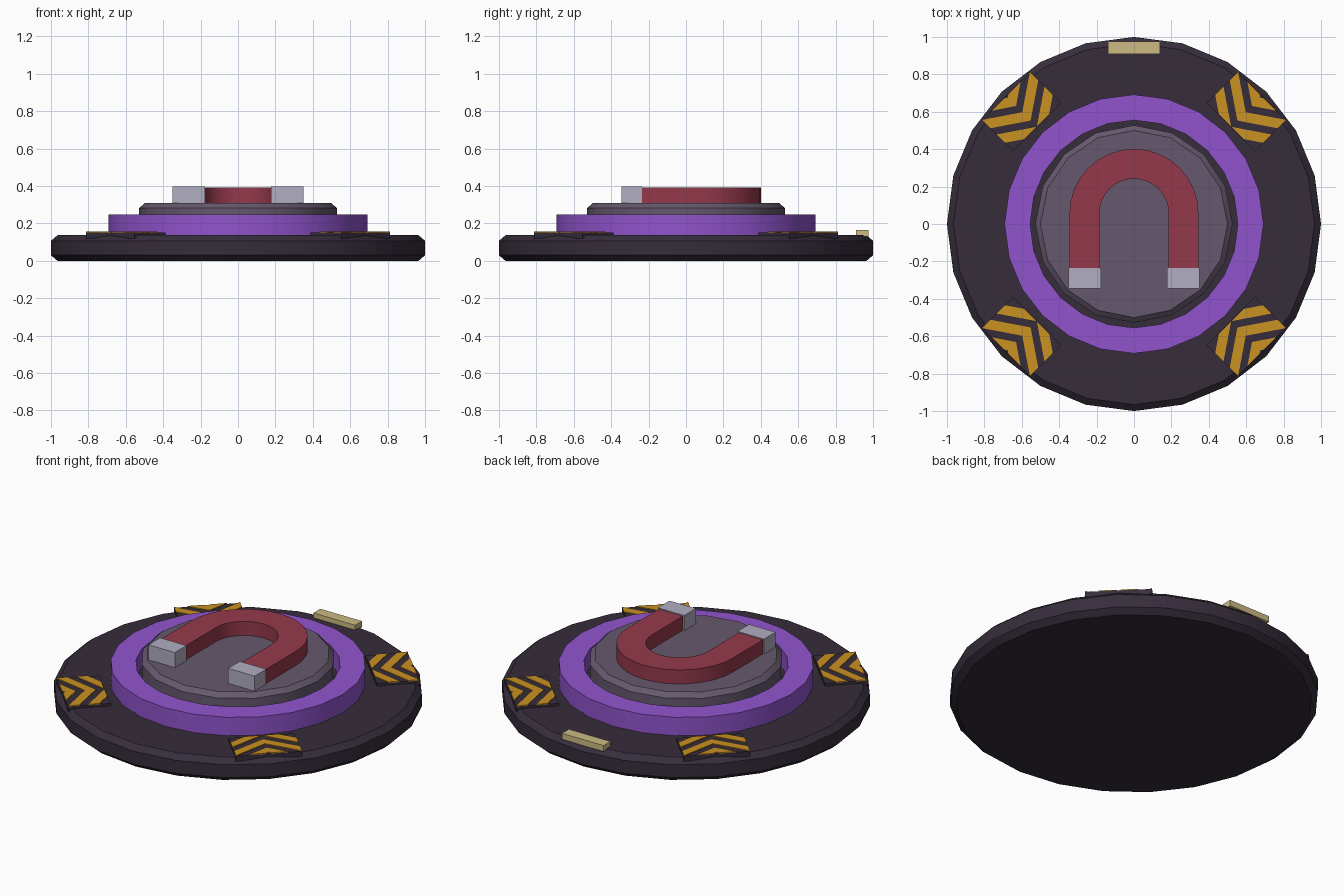
import bpy, bmesh
from math import sin, cos, pi, radians
from mathutils import Matrix

if "Cube" in bpy.data.objects:
    bpy.data.objects.remove(bpy.data.objects["Cube"])


def material(name, r, g, b):
    lin = [((c / 255 + 0.055) / 1.055) ** 2.4 for c in (r, g, b)] + [1]
    m = bpy.data.materials.new(name)
    m.use_nodes = True
    m.diffuse_color = lin
    m.node_tree.nodes["Principled BSDF"].inputs["Base Color"].default_value = lin
    return m


DARK = material("dark plum", 54, 45, 59)
PURPLE = material("bright purple", 145, 84, 205)
GREY = material("grey mauve", 101, 89, 109)
RED = material("magnet red", 149, 57, 76)
STEEL = material("pale steel", 177, 173, 193)
YELLOW = material("warning yellow", 203, 146, 36)
BEIGE = material("beige", 204, 187, 131)


def finish(name, bm, mat, smooth=True):
    bmesh.ops.recalc_face_normals(bm, faces=bm.faces)
    me = bpy.data.meshes.new(name)
    bm.to_mesh(me)
    bm.free()
    ob = bpy.data.objects.new(name, me)
    bpy.context.collection.objects.link(ob)
    me.materials.append(mat)
    if smooth:
        bpy.ops.object.select_all(action="DESELECT")
        ob.select_set(True)
        bpy.context.view_layer.objects.active = ob
        bpy.ops.object.shade_smooth_by_angle(angle=radians(30))
    return ob


def lathe(name, profile, sides, mat, hollow=False):
    bm = bmesh.new()
    rings = []
    for r, z in profile:
        rings.append([bm.verts.new((r * sin(2 * pi * i / sides), r * cos(2 * pi * i / sides), z))
                      for i in range(sides)])
    pairs = list(zip(rings, rings[1:]))
    if hollow:
        pairs.append((rings[-1], rings[0]))
    else:
        bm.faces.new(rings[0])
        bm.faces.new(rings[-1])
    for a, b in pairs:
        for i in range(sides):
            j = (i + 1) % sides
            bm.faces.new((a[i], a[j], b[j], b[i]))
    return finish(name, bm, mat)


def box(name, x, y, z, mat):
    bm = bmesh.new()
    bmesh.ops.create_cube(bm, size=1)
    for v in bm.verts:
        v.co = [lo + (c + 0.5) * (hi - lo) for c, (lo, hi) in zip(v.co, (x, y, z))]
    return finish(name, bm, mat, False)


# Round base, raised ring and central disc
lathe("base", [(0.965, 0), (1, 0.03), (1, 0.107), (0.965, 0.137)], 24, DARK)
lathe("ring", [(0.692, 0.13), (0.692, 0.247), (0.555, 0.247), (0.555, 0.13)], 24, PURPLE, True)
lathe("disc", [(0.528, 0.13), (0.528, 0.282), (0.5, 0.308)], 16, GREY)

# Horseshoe magnet body: strip of quads along the U, then extruded
OUTER, INNER, MID_Y, LEG_Y = 0.345, 0.185, 0.057, -0.235
bm = bmesh.new()
path = [(1, 0, LEG_Y)] + [(cos(pi * i / 16), sin(pi * i / 16), MID_Y) for i in range(17)] + [(-1, 0, LEG_Y)]
rows = [[bm.verts.new((c * r, y + s * r, 0.3)) for r in (INNER, OUTER)] for c, s, y in path]
faces = [bm.faces.new((a[0], a[1], b[1], b[0])) for a, b in zip(rows, rows[1:])]
top = bmesh.ops.extrude_face_region(bm, geom=faces, use_keep_orig=True)["geom"]
for v in top:
    if isinstance(v, bmesh.types.BMVert):
        v.co.z = 0.392
finish("magnet_body", bm, RED)

# Magnet pole tips
for side, name in ((1, "left"), (-1, "right")):
    xs = sorted((side * 0.176, side * 0.351))
    box(name + "_magnet_tip", xs, (-0.345, LEG_Y), (0.3, 0.398), STEEL)

# Marker at the back of the base
box("back_marker", (-0.138, 0.138), (0.91, 0.975), (0.13, 0.166), BEIGE)

# Warning plates on the diagonals, with clipped chevron stripes
U0, U1, HALF, SLOPE, STRIPE = 0.732, 0.966, 0.182, 0.68, 0.063


def stripes():
    bm = bmesh.new()
    for apex in (0.672, 0.782, 0.892):
        for s in (1, -1):
            a, b = (apex, 0), (apex + SLOPE * HALF, s * HALF)
            quad = [a, b, (b[0] + STRIPE, b[1]), (a[0] + STRIPE, 0)]
            bm.faces.new([bm.verts.new((u, v, 0.151)) for u, v in quad])
    # trim to the plate
    for u, n in ((U0 + 0.004, -1), (U1, 1)):
        bmesh.ops.bisect_plane(bm, geom=bm.verts[:] + bm.edges[:] + bm.faces[:],
                               plane_co=(u, 0, 0), plane_no=(n, 0, 0), clear_outer=True)
    up = bmesh.ops.extrude_face_region(bm, geom=bm.faces[:], use_keep_orig=True)["geom"]
    for v in up:
        if isinstance(v, bmesh.types.BMVert):
            v.co.z = 0.157
    return bm


for k, name in enumerate(("back_left", "back_right", "front_right", "front_left")):
    turn = Matrix.Rotation(radians(45 + 90 * k), 4, "Z")
    plate = box(name + "_warning_plate", (U0, U1), (-HALF, HALF), (0.12, 0.152), DARK)
    chevrons = finish(name + "_chevrons", stripes(), YELLOW, False)
    for ob in (plate, chevrons):
        ob.data.transform(turn)
